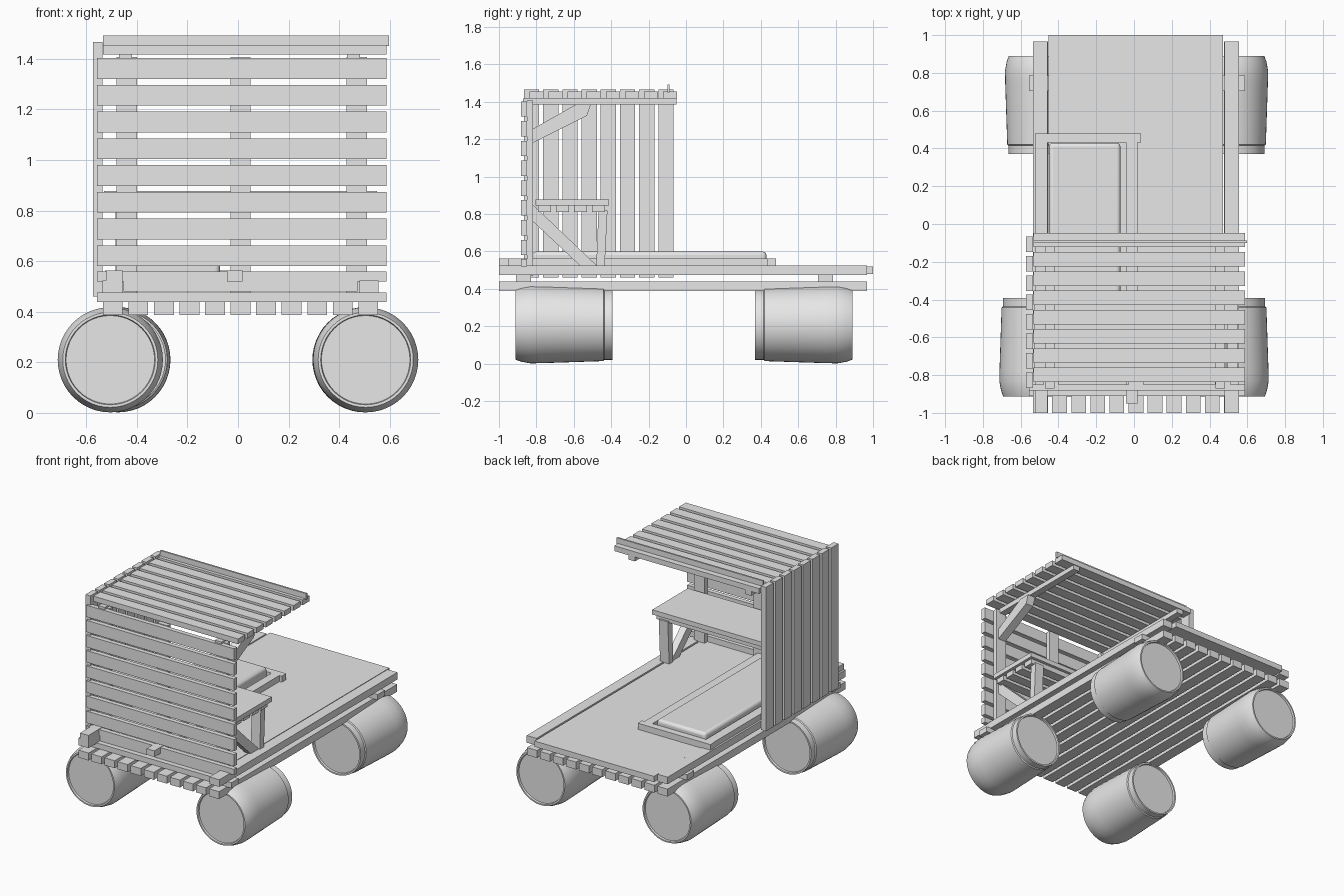
import bpy, bmesh, math
from mathutils import Matrix, Vector

cube = bpy.data.objects.get("Cube")
if cube:
    bpy.data.objects.remove(cube, do_unlink=True)

grey = bpy.data.materials.new("plain_grey")
grey.use_nodes = True
grey.diffuse_color = (0.8, 0.8, 0.8, 1)
grey.node_tree.nodes["Principled BSDF"].inputs["Base Color"].default_value = (0.8, 0.8, 0.8, 1)


def finish(name, bm):
    mesh = bpy.data.meshes.new(name)
    bmesh.ops.recalc_face_normals(bm, faces=bm.faces)
    bm.to_mesh(mesh)
    bm.free()
    mesh.materials.append(grey)
    ob = bpy.data.objects.new(name, mesh)
    bpy.context.collection.objects.link(ob)
    return ob


def box(name, xs, ys, zs):
    """Box from its ranges on each axis."""
    mid = Vector([(a + b) / 2 for a, b in (xs, ys, zs)])
    size = [b - a for a, b in (xs, ys, zs)]
    bm = bmesh.new()
    bmesh.ops.create_cube(bm, size=1, matrix=Matrix.Translation(mid) @ Matrix.Diagonal((*size, 1)))
    return finish(name, bm)


def brace(name, x, width, outline):
    """Extrude a (y, z) outline along x, centred on x."""
    bm = bmesh.new()
    face = bm.faces.new([bm.verts.new((x - width / 2, y, z)) for y, z in outline])
    out = bmesh.ops.extrude_face_region(bm, geom=[face])
    bmesh.ops.translate(bm, vec=(width, 0, 0),
                        verts=[v for v in out["geom"] if isinstance(v, bmesh.types.BMVert)])
    return finish(name, bm)


def smooth(ob, degrees):
    bpy.ops.object.select_all(action="DESELECT")
    ob.select_set(True)
    bpy.context.view_layer.objects.active = ob
    bpy.ops.object.shade_smooth_by_angle(angle=math.radians(degrees))


# Barrel profile as (distance from outer end, radius), with recessed ends
PROFILE = [(0.012, 0), (0.012, 0.175), (0, 0.178), (0, 0.188), (0.03, 0.199), (0.08, 0.208),
           (0.14, 0.207), (0.47, 0.196), (0.475, 0.189), (0.52, 0.189), (0.52, 0.178),
           (0.508, 0.175), (0.508, 0)]


def barrel(name, x, outer_y, direction):
    bm = bmesh.new()
    verts = [bm.verts.new((0, d * direction, r)) for d, r in PROFILE]
    edges = [bm.edges.new(pair) for pair in zip(verts, verts[1:])]
    bmesh.ops.spin(bm, geom=verts + edges, axis=(0, 1, 0), cent=(0, 0, 0),
                   angle=math.tau, steps=48)
    bmesh.ops.remove_doubles(bm, verts=bm.verts, dist=0.0005)
    bmesh.ops.translate(bm, verts=bm.verts, vec=(x, outer_y, 0.21))
    smooth(finish(name, bm), 30)


barrel("front_right_barrel", -0.505, -0.912, 1)
barrel("front_left_barrel", 0.505, -0.912, 1)
barrel("back_right_barrel", -0.475, 0.89, -1)
barrel("back_left_barrel", 0.502, 0.89, -1)

# Floor: lower planks, cross beams, side beams and deck panel
for i in range(11):
    x = -0.495 + 0.101 * i
    box(f"lower_plank_{i}", (x - 0.039, x + 0.039), (-1, 0.967), (0.388, 0.44))
for name, y in (("front", -0.87), ("back", 0.745)):
    box(name + "_cross_beam", (-0.557, 0.587), (y - 0.04, y + 0.04), (0.438, 0.477))
box("right_side_beam", (-0.535, -0.457), (-1, 0.967), (0.474, 0.524))
box("left_side_beam", (0.48, 0.556), (-1, 0.967), (0.474, 0.524))
box("deck_panel", (-0.452, 0.472), (-0.88, 1), (0.48, 0.52))

# Bed: rails and rounded mattress
box("bed_right_rail", (-0.522, -0.457), (-1, 0.432), (0.52, 0.563))
box("bed_left_rail", (-0.043, 0.018), (-0.95, 0.432), (0.52, 0.563))
box("bed_end_rail", (-0.525, 0.037), (0.432, 0.48), (0.52, 0.563))
mattress = box("mattress", (-0.45, -0.072), (-0.82, 0.43), (0.515, 0.6))
bevel = mattress.modifiers.new("soft_edge", "BEVEL")
bevel.width = 0.02
bevel.segments = 3
smooth(mattress, 40)

# Front wall: posts and horizontal slats
for i, x in enumerate((-0.44, 0.01, 0.47)):
    box(f"wall_post_{i}", (x - 0.04, x + 0.04), (-0.85, -0.818), (0.47, 1.408))
for i in range(8):
    z = 1.362 - 0.1058 * i
    box(f"wall_slat_{i}", (-0.557, 0.587), (-0.882, -0.85), (z - 0.041, z + 0.041))
box("wall_bottom_slat", (-0.557, 0.587), (-0.882, -0.85), (0.52, 0.56))

# Side wall: vertical planks, and the roof planks resting above
for i in range(8):
    y = -0.826 + 0.1027 * i
    box(f"side_plank_{i}", (-0.573, -0.535), (y - 0.041, y + 0.041), (0.46, 1.467))
    y = -0.085 - 0.102 * i
    box(f"roof_plank_{i}", (-0.533, 0.587), (y - 0.038, y + 0.038), (1.418, 1.455))
for name, x in (("right", -0.445), ("left", 0.457)):
    box(name + "_roof_beam", (x - 0.025, x + 0.025), (-0.872, -0.052), (1.385, 1.419))
box("roof_edge_strip", (-0.533, 0.598), (-0.1, -0.088), (1.45, 1.493))
brace("roof_brace", 0.465, 0.06,
      [(-0.82, 1.18), (-0.82, 1.255), (-0.59, 1.385), (-0.51, 1.385), (-0.53, 1.325)])

# Table: top, under-planks, legs and diagonal braces
box("table_top", (-0.53, 0.55), (-0.805, -0.412), (0.845, 0.878))
for i in range(4):
    y = -0.756 + 0.096 * i
    box(f"table_plank_{i}", (-0.5, 0.53), (y - 0.035, y + 0.035), (0.81, 0.846))
for name, x in (("right", -0.45), ("left", 0.47)):
    brace(name + "_table_leg", x, 0.07,
          [(-0.48, 0.515), (-0.435, 0.515), (-0.42, 0.82), (-0.468, 0.82)])
    brace(name + "_table_brace", x, 0.05,
          [(-0.818, 0.76), (-0.818, 0.85), (-0.47, 0.518), (-0.56, 0.518)])
